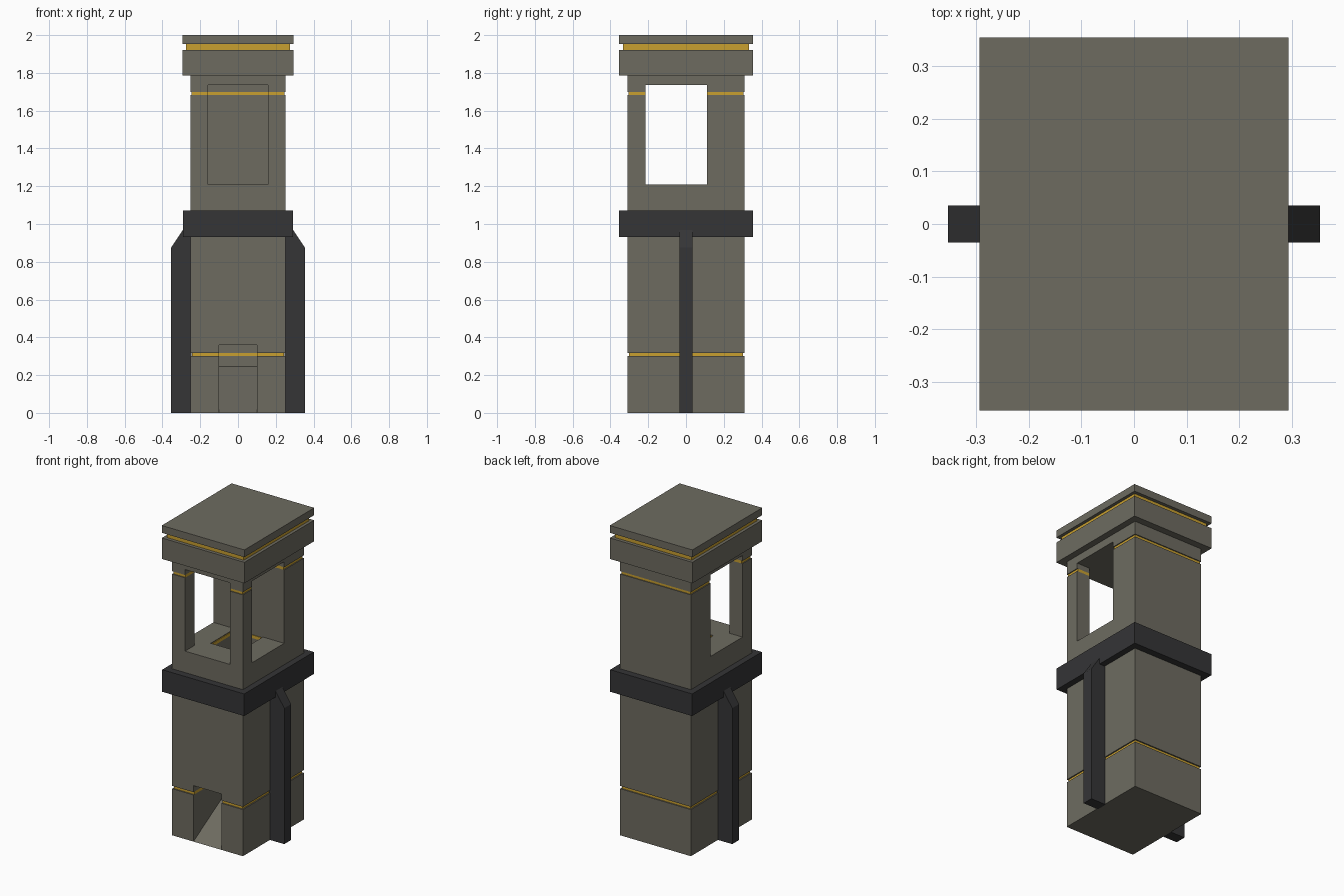
import bpy
import bmesh

if "Cube" in bpy.data.objects:
    bpy.data.objects.remove(bpy.data.objects["Cube"])


def material(name, rgb):
    m = bpy.data.materials.new(name)
    m.diffuse_color = (*rgb, 1)
    m.use_nodes = True
    m.node_tree.nodes["Principled BSDF"].inputs["Base Color"].default_value = m.diffuse_color
    return m


STONE = material("grey_stone", (0.155, 0.148, 0.118))
GOLD = material("gold", (0.58, 0.35, 0.03))
DARK = material("dark_metal", (0.035, 0.035, 0.037))


def finish(bm, name, mat):
    bmesh.ops.recalc_face_normals(bm, faces=bm.faces[:])
    me = bpy.data.meshes.new(name)
    bm.to_mesh(me)
    bm.free()
    ob = bpy.data.objects.new(name, me)
    bpy.context.collection.objects.link(ob)
    if mat:
        me.materials.append(mat)
    return ob


def box(name, x, y, z, mat=None):
    """Axis-aligned box from (min, max) pairs."""
    bm = bmesh.new()
    bmesh.ops.create_cube(bm, size=1)
    for v in bm.verts:
        v.co = [r[0] if c < 0 else r[1] for c, r in zip(v.co, (x, y, z))]
    return finish(bm, name, mat)


def prism(name, profile, axis, half, mat, centre=0):
    """Profile of (u, z) points extruded along 'x' or 'y'."""
    bm = bmesh.new()
    rings = []
    for s in (-half, half):
        rings.append([bm.verts.new((s + centre, u, z) if axis == 'x' else (u, s + centre, z))
                      for u, z in profile])
    a, b = rings
    bm.faces.new(a)
    bm.faces.new(b[::-1])
    n = len(profile)
    for i in range(n):
        j = (i + 1) % n
        bm.faces.new((a[i], b[i], b[j], a[j]))
    return finish(bm, name, mat)


# Cutters: side window, front window, vertical shaft, bottom outlet
BACK = 0.11
cutters = [
    box("side_window_cutter", (-0.5, 0.5), (-0.215, BACK), (1.21, 1.735)),
    box("front_window_cutter", (-0.16, 0.16), (-0.5, -0.1), (1.21, 1.735)),
    box("shaft_cutter", (-0.1, 0.1), (-0.135, BACK), (-0.1, 1.3)),
    box("outlet_cutter", (-0.1, 0.1), (-0.5, 0.0), (-0.1, 0.36)),
]
for c in cutters:
    c.hide_render = True
    c.hide_viewport = True
    c.display_type = 'WIRE'

# Stacked layers: name, half x, half y, z range, colour, cutters used
layers = [
    ("base_block", 0.252, 0.31, (0, 0.30), STONE, (2, 3)),
    ("lower_gold_band", 0.244, 0.302, (0.30, 0.318), GOLD, (2, 3)),
    ("middle_body", 0.252, 0.31, (0.318, 1.682), STONE, (0, 1, 2, 3)),
    ("upper_gold_band", 0.246, 0.304, (1.682, 1.70), GOLD, (0, 1)),
    ("upper_body", 0.252, 0.31, (1.70, 1.785), STONE, (0, 1)),
    ("belt", 0.292, 0.354, (0.93, 1.072), DARK, (2,)),
    ("cap_block", 0.294, 0.355, (1.785, 1.92), STONE, ()),
    ("cap_gold_band", 0.274, 0.333, (1.92, 1.953), GOLD, ()),
    ("top_slab", 0.294, 0.355, (1.953, 2.0), STONE, ()),
]
for name, hx, hy, z, mat, cuts in layers:
    ob = box(name, (-hx, hx), (-hy, hy), z, mat)
    for i in cuts:
        mod = ob.modifiers.new("cut", 'BOOLEAN')
        mod.operation = 'DIFFERENCE'
        mod.solver = 'EXACT'
        mod.object = cutters[i]

# Sloping floor of the outlet
prism("outlet_ramp", [(-0.31, 0), (BACK, 0), (BACK, 0.245)], 'x', 0.1, STONE)

# Gold trim just inside the shaft mouth
t, zr = 0.004, (1.185, 1.205)
for s, side in ((-1, "left"), (1, "right")):
    box("shaft_trim_" + side, sorted((s * 0.1, s * (0.1 - t))), (-0.135, BACK), zr, GOLD)
box("shaft_trim_front", (-0.096, 0.096), (-0.135, -0.135 + t), zr, GOLD)
box("shaft_trim_back", (-0.096, 0.096), (BACK - t, BACK), zr, GOLD)

# Side buttresses with sloping tops
for s, side in ((-1, "left"), (1, "right")):
    prof = [(s * 0.245, 0), (s * 0.354, 0), (s * 0.354, 0.875), (s * 0.29, 0.972), (s * 0.245, 0.972)]
    prism("buttress_" + side, prof, 'y', 0.035, DARK)
